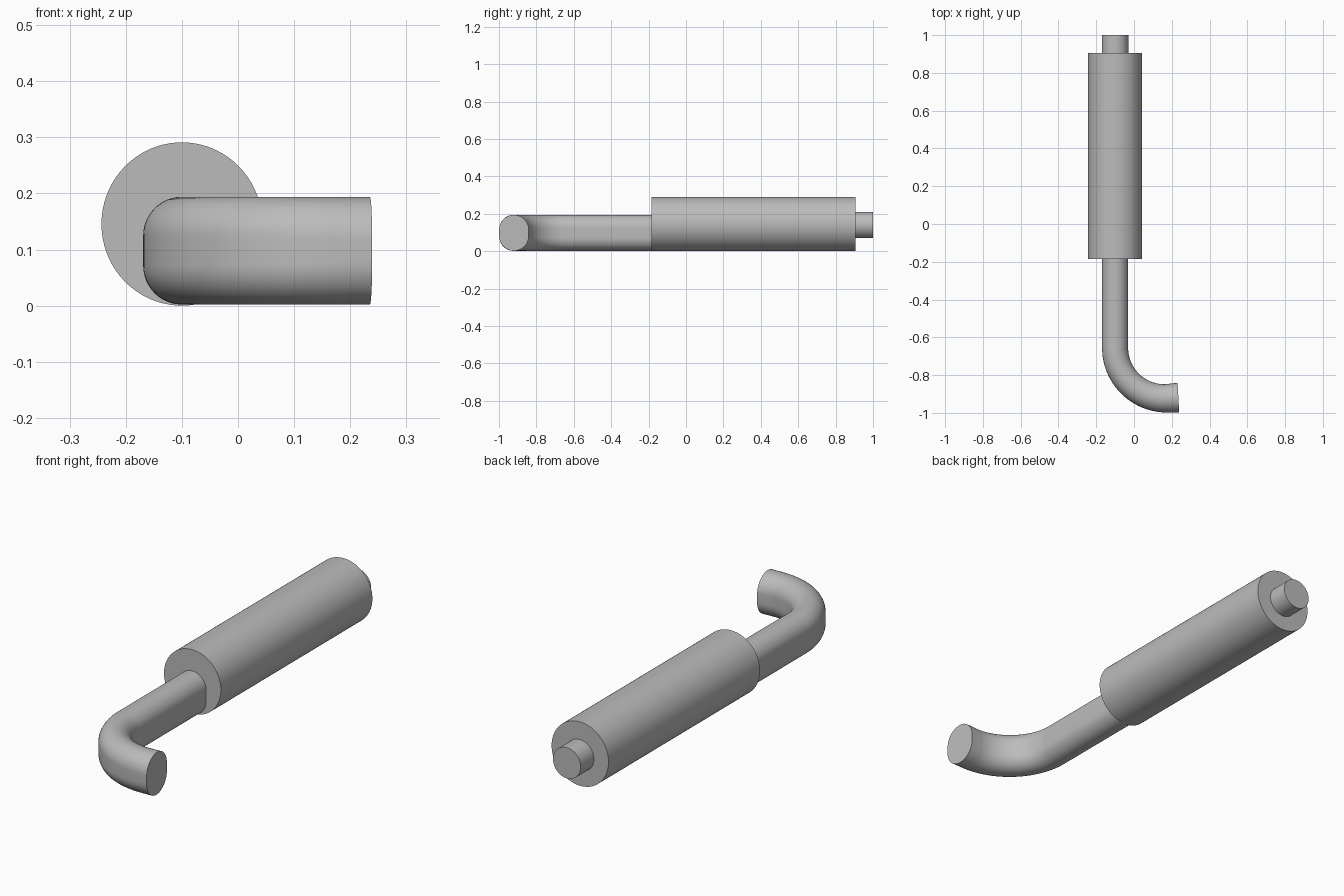
import bpy, bmesh, math
from mathutils import Vector

cube = bpy.data.objects.get("Cube")
if cube:
    bpy.data.objects.remove(cube, do_unlink=True)

# Single grey metal
metal = bpy.data.materials.new("grey_metal")
metal.use_nodes = True
GREY = (0.5, 0.5, 0.5, 1)
metal.diffuse_color = GREY
metal.node_tree.nodes["Principled BSDF"].inputs["Base Color"].default_value = GREY

AXIS_X = -0.1


def finish(obj):
    obj.data.materials.append(metal)
    bpy.ops.object.select_all(action='DESELECT')
    obj.select_set(True)
    bpy.context.view_layer.objects.active = obj
    bpy.ops.object.shade_smooth_by_angle(angle=math.radians(35))


def cylinder(name, radius, z, y0, y1):
    bpy.ops.mesh.primitive_cylinder_add(
        vertices=96, radius=radius, depth=y1 - y0,
        location=(AXIS_X, (y0 + y1) / 2, z), rotation=(math.pi / 2, 0, 0))
    bpy.context.object.name = name
    finish(bpy.context.object)
    return bpy.context.object


def oval(half_width, half_height, steps=24):
    """Upright rounded slot: two half circles joined by straight sides."""
    straight = half_height - half_width
    points = []
    for side in (0, 1):
        for i in range(steps + 1):
            a = math.pi * (side + i / steps)
            points.append((half_width * math.cos(a),
                           half_width * math.sin(a) + straight * (1 - 2 * side)))
    return points


def sweep(name, stations, half_height, z):
    """Loft ovals along stations of (centre x, centre y, heading, half width)."""
    bm = bmesh.new()
    rings = []
    for x, y, heading, width in stations:
        side = Vector((-math.sin(heading), math.cos(heading), 0))
        rings.append([bm.verts.new(Vector((x, y, z + v)) + side * u)
                      for u, v in oval(width, half_height)])
    for a, b in zip(rings, rings[1:]):
        for i in range(len(a)):
            j = (i + 1) % len(a)
            bm.faces.new((a[i], a[j], b[j], b[i]))
    bm.faces.new(rings[0])
    bm.faces.new(rings[-1])
    bmesh.ops.recalc_face_normals(bm, faces=bm.faces)
    mesh = bpy.data.meshes.new(name)
    bm.to_mesh(mesh)
    bm.free()
    obj = bpy.data.objects.new(name, mesh)
    bpy.context.collection.objects.link(obj)
    finish(obj)


# Silencer drum and round outlet
drum = cylinder("silencer_body", 0.1455, 0.1455, -0.185, 0.905)
drum.scale.x = 0.985
cylinder("outlet_pipe", 0.07, 0.14, 0.88, 1.0)

# Oval inlet pipe: straight run, quarter bend, slightly flared mouth
WIDTH, BEND = 0.069, 0.268
bend_x, bend_y = AXIS_X + BEND, -0.655
stations = [(AXIS_X, -0.17, -math.pi / 2, WIDTH)]
for i in range(33):
    t = i / 32
    a = math.pi * (1 + t / 2)
    stations.append((bend_x + BEND * math.cos(a), bend_y + BEND * math.sin(a),
                     a - math.pi * 1.5, WIDTH + 0.006 * t * t))
stations.append((0.235, -0.92, math.radians(3), 0.079))
sweep("inlet_pipe", stations, 0.096, 0.098)
